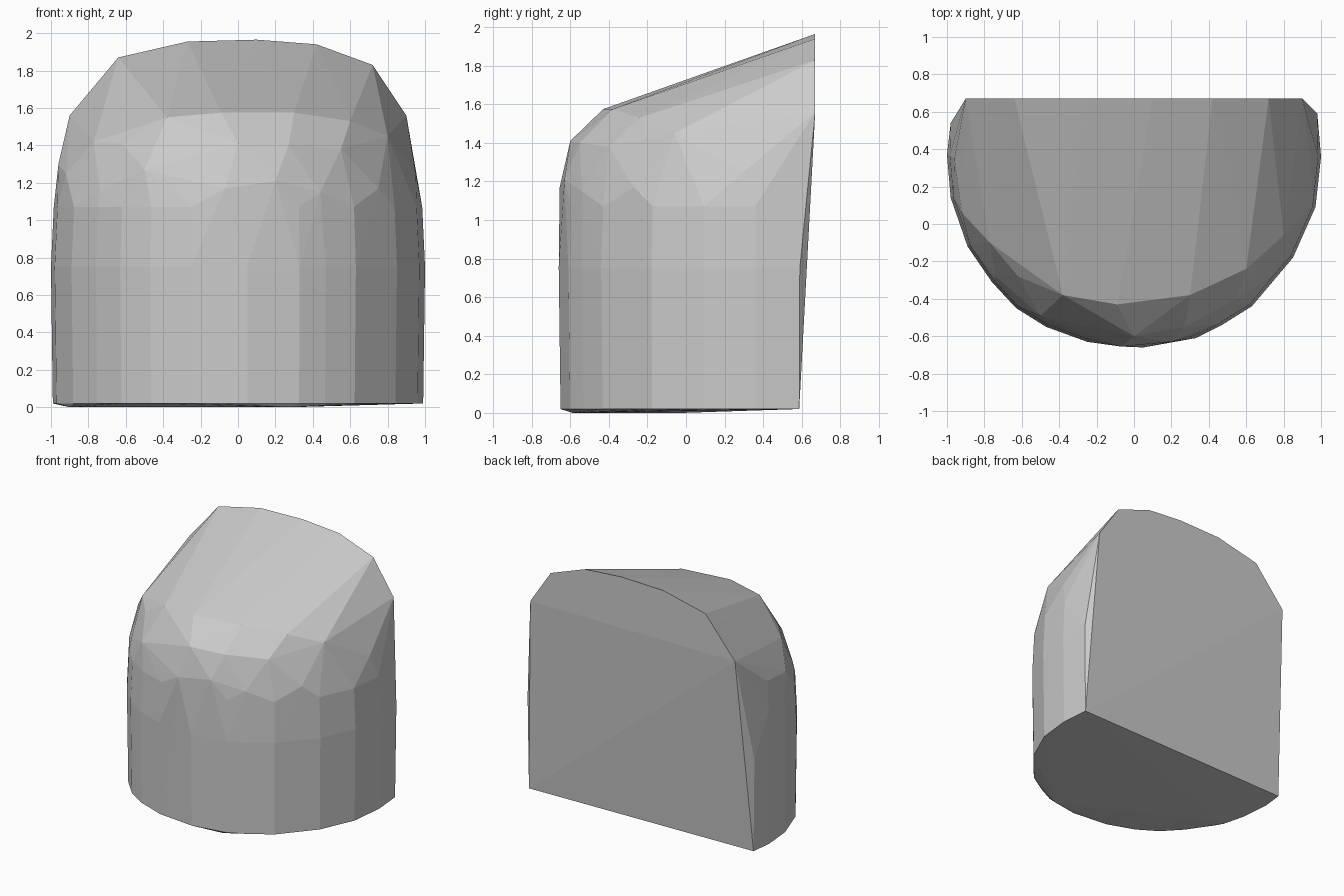
import bpy
import bmesh

# Remove the default cube
default_cube = bpy.data.objects.get("Cube")
if default_cube:
    bpy.data.objects.remove(default_cube, do_unlink=True)

# Plain grey stone material
stone_grey = bpy.data.materials.new("stone_grey")
stone_grey.use_nodes = True
colour = (0.6, 0.6, 0.6, 1.0)
stone_grey.diffuse_color = colour
stone_grey.node_tree.nodes["Principled BSDF"].inputs["Base Color"].default_value = colour

# Rounded plan of the wall, running from the left end of the back to the right end
plan = [(-.98, .54), (-1, .37), (-.98, .14), (-.89, -.12), (-.76, -.31),
        (-.63, -.45), (-.47, -.55), (-.25, -.63), (.05, -.66), (.33, -.61),
        (.47, -.54), (.63, -.44), (.85, -.18), (.97, .09), (1, .36), (.98, .59)]

# Flat back: outline of its arched top
back_y = .67
back_arch = [(-.9, 1.56), (-.64, 1.87), (-.27, 1.955), (.1, 1.965),
             (.42, 1.94), (.72, 1.83), (.9, 1.56)]

# Lower rim of the sloping top
slope_rim = [(-.62, -.28, 1.41), (-.38, -.38, 1.55), (-.09, -.43, 1.575),
             (.3, -.38, 1.575), (.6, -.24, 1.53), (.8, -.06, 1.45)]

# Chipped shoulder between the slope and the wall
shoulder = [(-.96, .35, 1.3), (-.92, .06, 1.25), (-.77, -.1, 1.42),
            (-.74, -.28, 1.16), (-.5, -.49, 1.27), (0, -.6, 1.41),
            (-.07, -.655, 1.17), (.2, -.63, 1.21), (.27, -.55, 1.4),
            (.44, -.54, 1.15), (.55, -.4, 1.38), (.75, -.27, 1.17),
            (.89, .05, 1.24), (.95, .3, 1.25)]


def wall_ring(points, scale, height, centre_y=.3):
    """Shrink the plan about its centre and lift it to a height."""
    return [(x * scale, centre_y + (y - centre_y) * scale, height)
            for x, y in points]


def hull_object(name, points, material):
    """Wrap the points in a flat-faced convex solid."""
    bm = bmesh.new()
    for point in points:
        bm.verts.new(point)
    result = bmesh.ops.convex_hull(bm, input=bm.verts[:], use_existing_faces=False)
    loose = {v for key in ("geom_interior", "geom_unused") for v in result[key]
             if isinstance(v, bmesh.types.BMVert) and v.is_valid and not v.link_faces}
    bmesh.ops.delete(bm, geom=list(loose), context="VERTS")
    bmesh.ops.recalc_face_normals(bm, faces=bm.faces[:])
    mesh = bpy.data.meshes.new(name)
    bm.to_mesh(mesh)
    bm.free()
    mesh.materials.append(material)
    obj = bpy.data.objects.new(name, mesh)
    bpy.context.collection.objects.link(obj)
    return obj


# Base, two wall levels, shoulder, slope and back
points = wall_ring(plan, .99, .02)
points += [(-.9, -.02, 0), (.28, -.59, 0)]
points += wall_ring(plan, 1, .75)
points += wall_ring(plan[1:-1], .985, 1.07)
points += shoulder + slope_rim
points += [(x, back_y, z) for x, z in back_arch]

hull_object("stone_block", points, stone_grey)
